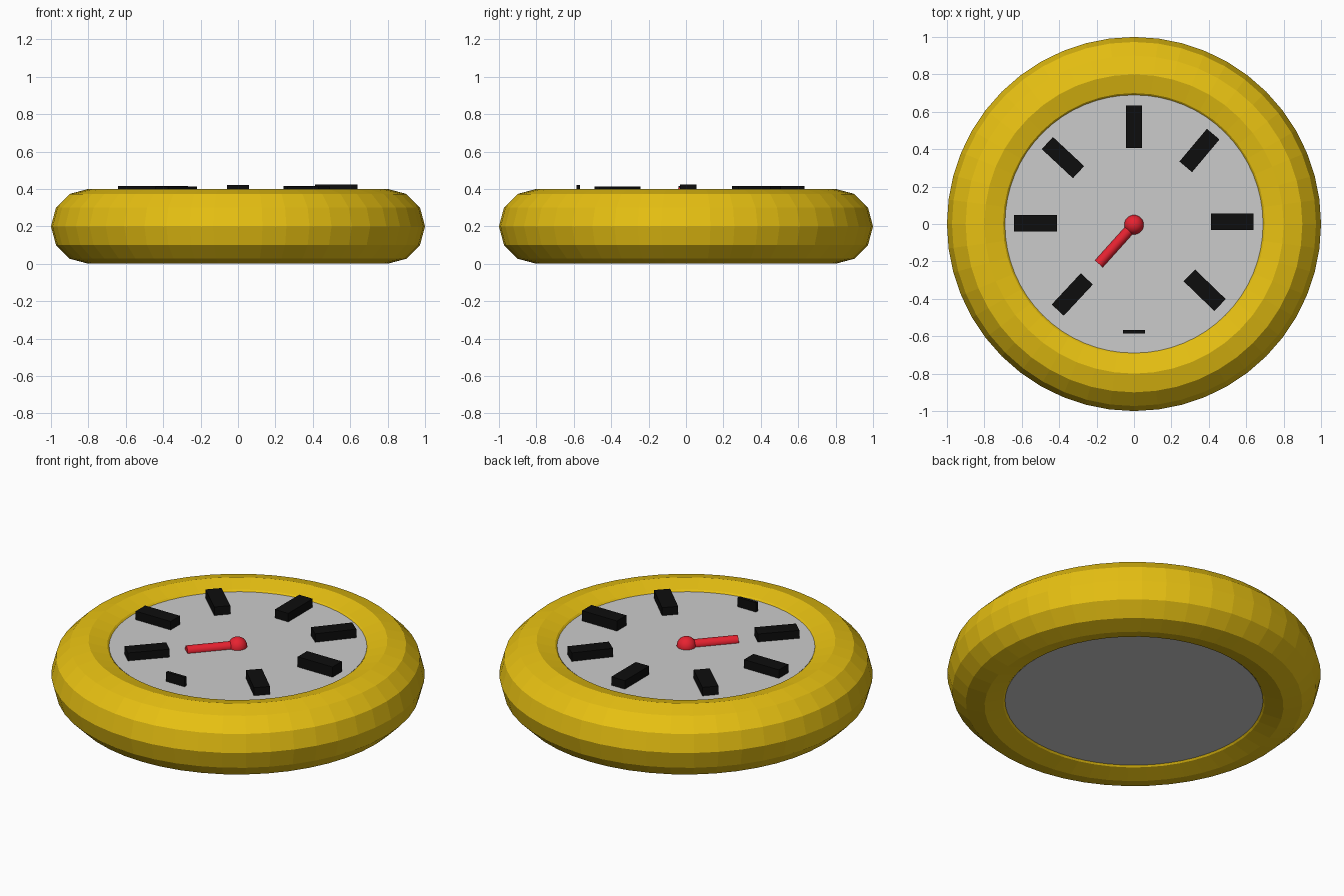
import bpy
import math
from mathutils import Vector

cube = bpy.data.objects.get("Cube")
if cube:
    bpy.data.objects.remove(cube, do_unlink=True)


def material(name, rgb):
    m = bpy.data.materials.new(name)
    m.use_nodes = True
    m.diffuse_color = (*rgb, 1)
    m.node_tree.nodes["Principled BSDF"].inputs["Base Color"].default_value = (*rgb, 1)
    return m


yellow = material("yellow", (0.8, 0.53, 0.006))
grey = material("grey", (0.6, 0.6, 0.6))
black = material("black", (0.004, 0.004, 0.004))
red = material("red", (0.8, 0.016, 0.03))


def finish(name, mat, smooth=False):
    ob = bpy.context.object
    ob.name = name
    ob.data.materials.append(mat)
    if smooth:
        bpy.ops.object.shade_smooth_by_angle(angle=math.radians(40))
    return ob


def block(name, centre, size, angle, bottom, top):
    bpy.ops.mesh.primitive_cube_add(size=1, location=(*centre, (bottom + top) / 2),
                                    rotation=(0, 0, math.radians(angle)))
    ob = finish(name, black)
    ob.scale = (*size, top - bottom)


# Faceted ring body
bpy.ops.mesh.primitive_torus_add(major_segments=48, minor_segments=12, major_radius=0.8,
                                 minor_radius=0.2, location=(0, 0, 0.2))
finish("ring", yellow)

# Dial plate closing the ring on both sides
DIAL = 0.365
bpy.ops.mesh.primitive_cylinder_add(vertices=64, radius=0.69, depth=DIAL - 0.035,
                                    location=(0, 0, (DIAL + 0.035) / 2))
finish("dial", grey)

# Hour markers: position, angle, top height
markers = {
    "north": (0, 0.52, 90, 0.415),
    "north_east": (0.35, 0.393, 50, 0.415),
    "east": (0.526, 0.012, 0, 0.425),
    "south_east": (0.378, -0.354, -44, 0.412),
    "south_west": (-0.33, -0.377, 47, 0.412),
    "west": (-0.527, 0.005, 0, 0.415),
    "north_west": (-0.38, 0.355, -43, 0.415),
}
for name, (x, y, angle, top) in markers.items():
    block("marker_" + name, (x, y), (0.228, 0.088), angle, DIAL - 0.02, top)
block("marker_south", (0, -0.577), (0.12, 0.018), 0, DIAL - 0.02, 0.42)

# Pointer: hub ball and rod
bpy.ops.mesh.primitive_uv_sphere_add(segments=32, ring_count=16, radius=0.052,
                                     location=(0, -0.004, 0.367))
finish("pointer_hub", red, True)
start, end = Vector((0, -0.004, 0.37)), Vector((-0.188, -0.213, 0.37))
bpy.ops.mesh.primitive_cylinder_add(vertices=32, radius=0.028, depth=(end - start).length,
                                    location=(start + end) / 2)
bpy.context.object.rotation_euler = (end - start).to_track_quat("Z", "Y").to_euler()
finish("pointer_rod", red, True)
